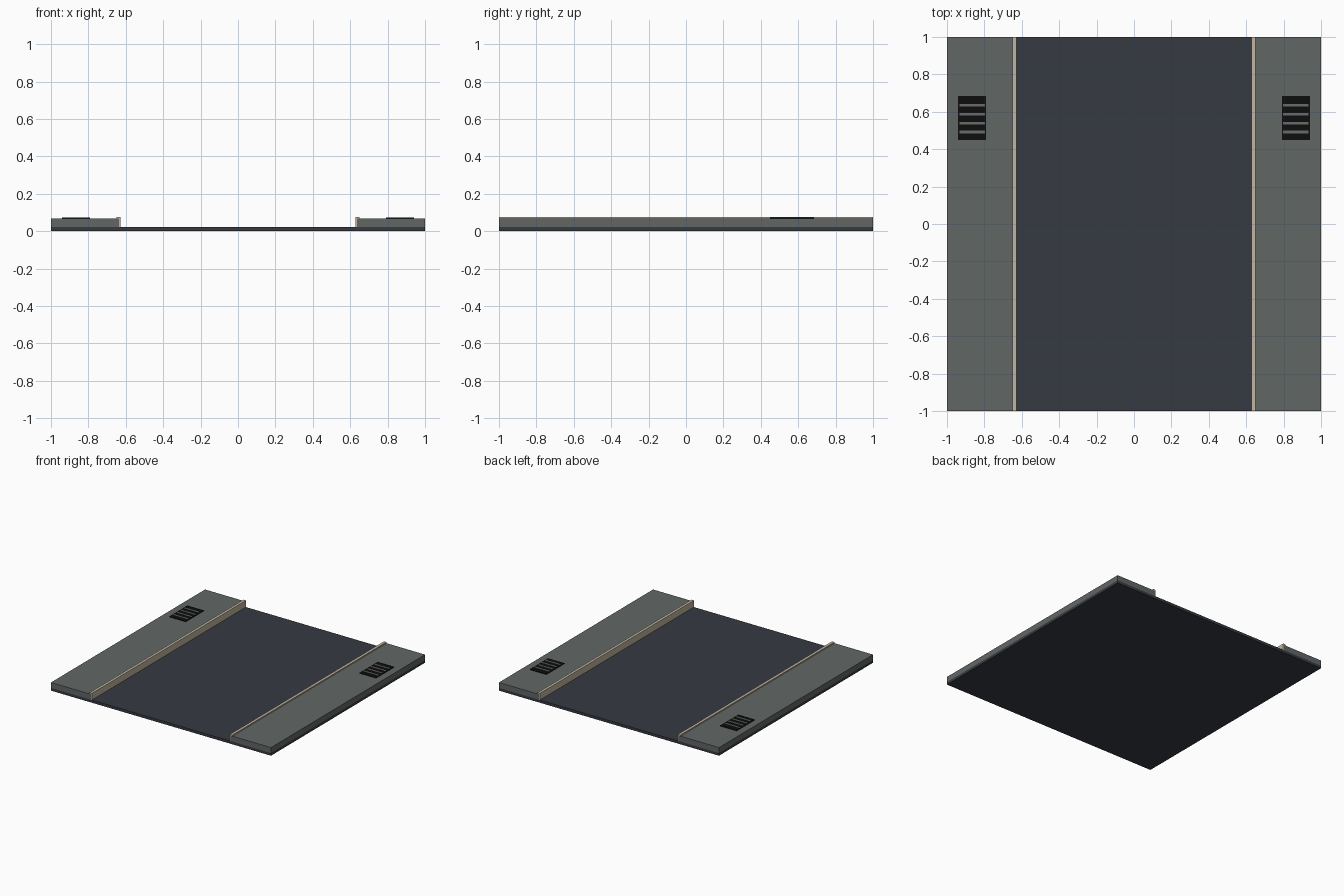
import bpy, bmesh

if "Cube" in bpy.data.objects:
    bpy.data.objects.remove(bpy.data.objects["Cube"])


def material(name, rgb):
    m = bpy.data.materials.new(name)
    m.diffuse_color = (*rgb, 1)
    m.use_nodes = True
    m.node_tree.nodes["Principled BSDF"].inputs["Base Color"].default_value = m.diffuse_color
    return m


ASPHALT = material("dark asphalt", (0.037, 0.043, 0.055))
PAVING = material("grey paving", (0.120, 0.135, 0.131))
STONE = material("tan kerb stone", (0.54, 0.47, 0.36))
BLACK = material("drain black", (0.004, 0.004, 0.004))
BAR = material("drain bar grey", (0.14, 0.15, 0.145))


def extrude_profile(name, pts, y0, y1, mat):
    """Extrude an x-z outline along y."""
    bm = bmesh.new()
    face = bm.faces.new([bm.verts.new((x, y0, z)) for x, z in pts])
    new = bmesh.ops.extrude_face_region(bm, geom=[face])["geom"]
    bmesh.ops.translate(bm, vec=(0, y1 - y0, 0),
                        verts=[v for v in new if isinstance(v, bmesh.types.BMVert)])
    bmesh.ops.recalc_face_normals(bm, faces=bm.faces)
    mesh = bpy.data.meshes.new(name)
    bm.to_mesh(mesh)
    bm.free()
    mesh.materials.append(mat)
    ob = bpy.data.objects.new(name, mesh)
    bpy.context.collection.objects.link(ob)
    return ob


def box(name, x, y, z, mat):
    x0, x1 = sorted(x)
    return extrude_profile(name, [(x0, z[0]), (x1, z[0]), (x1, z[1]), (x0, z[1])],
                           y[0], y[1], mat)


# Road slab
box("road", (-1, 1), (-1, 1), (0, 0.022), ASPHALT)

for side, s in (("left", -1), ("right", 1)):
    # Raised pavement
    box(side + "_pavement", (s * 0.635, s), (-1, 1), (0.022, 0.067), PAVING)
    # Kerb: thin facing with a lip over the pavement edge
    kerb = [(0.628, 0.022), (0.635, 0.022), (0.635, 0.067),
            (0.650, 0.067), (0.650, 0.077), (0.628, 0.077)]
    extrude_profile(side + "_kerb", [(s * x, z) for x, z in kerb], -1, 1, STONE)
    # Drain plate with four raised bars
    box(side + "_drain", (s * 0.79, s * 0.94), (0.45, 0.685), (0.067, 0.072), BLACK)
    for i in range(4):
        y = 0.492 + i * 0.0475
        box(f"{side}_drain_bar_{i + 1}", (s * 0.797, s * 0.933),
            (y - 0.007, y + 0.007), (0.072, 0.074), BAR)
